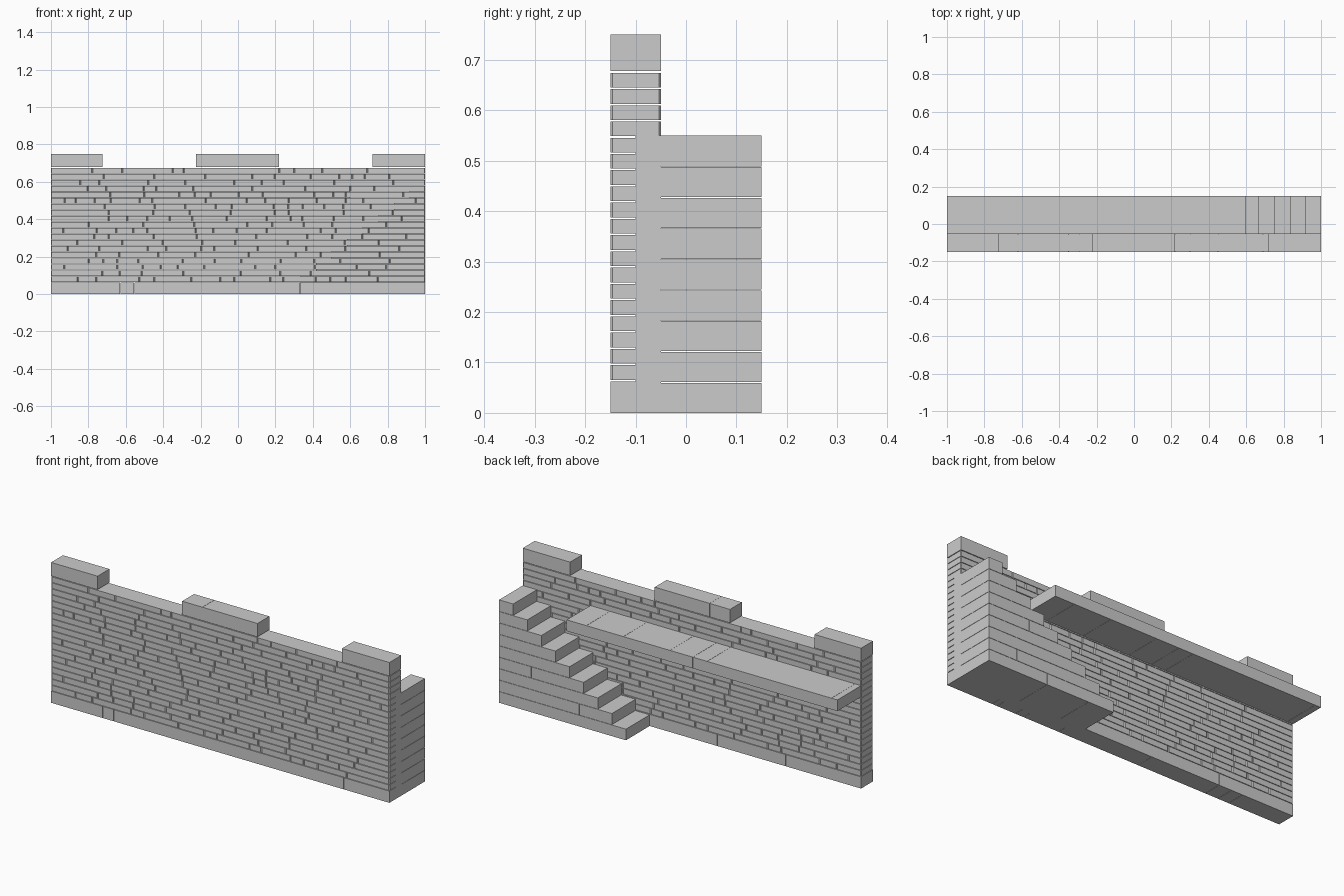
import bpy, bmesh, random

if "Cube" in bpy.data.objects:
    bpy.data.objects.remove(bpy.data.objects["Cube"])

random.seed(7)


def add_block(bm, x0, x1, y0, y1, z0, z1, c=0.0):
    """Box stone; c chamfers its upright corners."""
    if c:
        ring = [(x0 + c, y0), (x1 - c, y0), (x1, y0 + c), (x1, y1 - c),
                (x1 - c, y1), (x0 + c, y1), (x0, y1 - c), (x0, y0 + c)]
    else:
        ring = [(x0, y0), (x1, y0), (x1, y1), (x0, y1)]
    low = [bm.verts.new((x, y, z0)) for x, y in ring]
    top = [bm.verts.new((x, y, z1)) for x, y in ring]
    bm.faces.new(low[::-1])
    bm.faces.new(top)
    n = len(ring)
    for i in range(n):
        j = (i + 1) % n
        bm.faces.new((low[i], low[j], top[j], top[i]))


def add_course(bm, joints, *box, c=0.0, gap=0.0):
    for a, b in zip(joints, joints[1:]):
        add_block(bm, a + gap / 2 * (a != joints[0]),
                  b - gap / 2 * (b != joints[-1]), *box, c=c)


def random_joints(x0, x1, shortest, longest):
    joints = [x0]
    while x1 - joints[-1] > longest:
        joints.append(joints[-1] + random.uniform(shortest, longest))
    if x1 - joints[-1] < shortest * 0.5 and len(joints) > 1:
        joints.pop()
    return joints + [x1]


def finish(bm, name):
    mesh = bpy.data.meshes.new(name)
    bm.to_mesh(mesh)
    bm.free()
    obj = bpy.data.objects.new(name, mesh)
    bpy.context.collection.objects.link(obj)
    return obj


FRONT, MID, BACK = -0.15, -0.05, 0.15

# foundation course
bm = bmesh.new()
add_course(bm, [-1, -0.695, -0.63, -0.555, -0.15, 0.33, 0.54, 0.59, 0.70, 0.73, 1],
           FRONT, MID, 0, 0.0625, gap=0.001)
finish(bm, "foundation")

# thin stone courses of the wall
bm = bmesh.new()
rows, pitch = 19, 0.0322
for r in range(rows):
    z = 0.0655 + r * pitch
    if r == rows - 1:
        joints = [-1, -0.78, -0.62, -0.35, -0.29, 0.22, 0.30, 0.45, 0.69, 1]
    else:
        joints = random_joints(-1, 1, 0.06, 0.32)
    add_course(bm, joints, FRONT, MID, z, z + pitch - 0.003, c=0.004)
finish(bm, "wall_courses")

# battlements
bm = bmesh.new()
for joints in ([-1, -0.725], [-0.225, -0.105, 0.22], [0.72, 1]):
    add_course(bm, joints, FRONT, MID, 0.678, 0.75, gap=0.001)
finish(bm, "battlements")

# stairs rising towards the right end, with a core set into the wall
steps, rise, run = 9, 0.55 / 9, 0.75 / 9
bm = bmesh.new()
core = bmesh.new()
for i in range(steps):
    x, z = 0.25 + i * run, i * rise
    add_course(bm, random_joints(x, 1, 0.09, 0.32), MID, BACK,
               z, z + rise - (0.0015 if i < steps - 1 else 0), gap=0.001)
    add_block(core, x, min(x + run, 1), -0.1, MID, 0, z + rise)
finish(bm, "stairs")
finish(core, "stair_core")

# walkway slabs along the back
bm = bmesh.new()
add_course(bm, [-1, -0.965, -0.23, -0.145, -0.01, 0.265, 0.484, 0.60],
           MID, BACK, 0.49, 0.55, gap=0.001)
finish(bm, "walkway")
